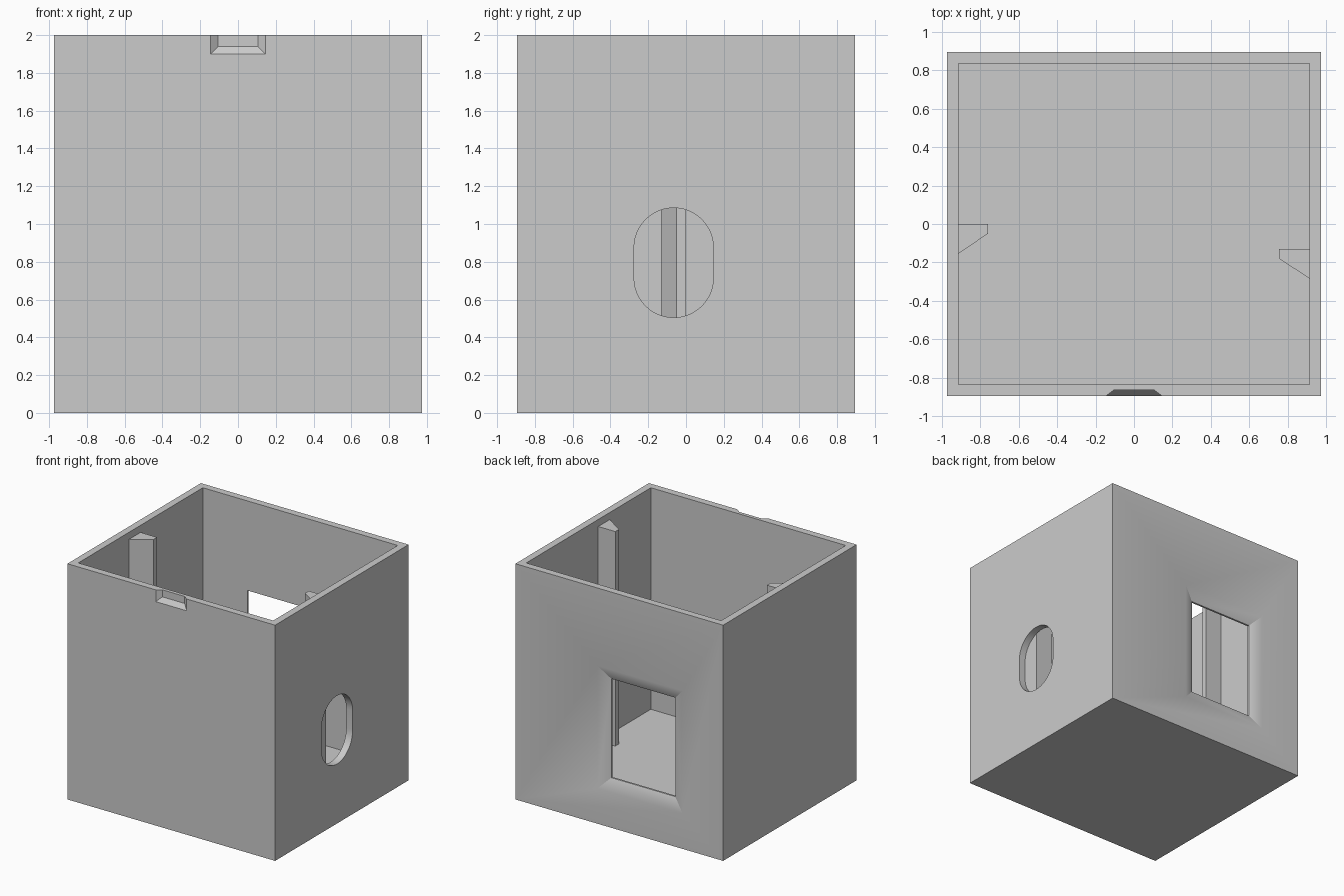
import bpy, math

if "Cube" in bpy.data.objects:
    bpy.data.objects.remove(bpy.data.objects["Cube"])

grey = bpy.data.materials.new("plain_grey")
grey.diffuse_color = (0.6, 0.6, 0.6, 1)
grey.use_nodes = True
grey.node_tree.nodes["Principled BSDF"].inputs["Base Color"].default_value = grey.diffuse_color


def loft(name, bottom, top):
    """Closed solid between two matching rings of points."""
    n = len(bottom)
    faces = [list(range(n))[::-1], list(range(n, 2 * n))]
    faces += [[i, (i + 1) % n, n + (i + 1) % n, n + i] for i in range(n)]
    mesh = bpy.data.meshes.new(name)
    mesh.from_pydata(list(bottom) + list(top), [], faces)
    obj = bpy.data.objects.new(name, mesh)
    bpy.context.collection.objects.link(obj)
    mesh.materials.append(grey)
    # make the normals point outwards
    bpy.context.view_layer.objects.active = obj
    bpy.ops.object.mode_set(mode='EDIT')
    bpy.ops.mesh.select_all(action='SELECT')
    bpy.ops.mesh.normals_make_consistent(inside=False)
    bpy.ops.object.mode_set(mode='OBJECT')
    return obj


def rect_xy(x, y, z):
    return [(-x, -y, z), (x, -y, z), (x, y, z), (-x, y, z)]


def rect_xz(x0, x1, z0, z1, y):
    return [(x0, y, z0), (x1, y, z0), (x1, y, z1), (x0, y, z1)]


def prism(name, pts, z0, z1):
    return loft(name, [(x, y, z0) for x, y in pts], [(x, y, z1) for x, y in pts])


def cut(target, cutter):
    mod = target.modifiers.new("cut", 'BOOLEAN')
    mod.operation = 'DIFFERENCE'
    mod.solver = 'EXACT'
    mod.object = cutter
    bpy.context.view_layer.objects.active = target
    bpy.ops.object.modifier_apply(modifier=mod.name)
    bpy.data.objects.remove(cutter, do_unlink=True)


# Open-topped box with a thick floor
box = loft("box_shell", rect_xy(0.975, 0.895, 0), rect_xy(0.975, 0.895, 2))
cut(box, loft("cavity", rect_xy(0.915, 0.835, 0.12), rect_xy(0.915, 0.835, 2.2)))

# Bevelled finger notch in the front rim
cut(box, loft("notch", rect_xz(-0.185, 0.185, 1.86, 2.2, -0.925),
              rect_xz(-0.105, 0.105, 1.94, 2.2, -0.865)))

# Shallow sloped recess around the rectangular back window
x0, x1, z0, z1 = -0.495, 0.105, 0.40, 1.24
cut(box, loft("recess",
              rect_xz(x0 - 0.2, x1 + 0.2, z0 - 0.2, z1 + 0.2, 0.939),
              rect_xz(x0, x1, z0, z1, 0.851)))
cut(box, loft("window", rect_xz(x0, x1, z0, z1, 0.80), rect_xz(x0, x1, z0, z1, 0.88)))

# Rounded slot through the right wall
slot = []
for start, zc in ((0, 0.875), (math.pi, 0.715)):
    for i in range(25):
        a = start + math.pi * i / 24
        slot.append((-0.065 + 0.21 * math.cos(a), zc + 0.21 * math.sin(a)))
cut(box, loft("slot", [(0.85, y, z) for y, z in slot], [(1.1, y, z) for y, z in slot]))

# Wedge-shaped guide rails on the inner side walls
left = prism("left_rail", [(-0.915, 0), (-0.76, 0), (-0.76, -0.05), (-0.915, -0.155)], 0.12, 1.94)
right = prism("right_rail", [(0.915, -0.13), (0.755, -0.13), (0.755, -0.18), (0.915, -0.285)], 0.12, 1.94)

# Smooth shading with sharp corners kept
bpy.ops.object.select_all(action='DESELECT')
for obj in (box, left, right):
    obj.select_set(True)
bpy.context.view_layer.objects.active = box
bpy.ops.object.shade_smooth_by_angle(angle=math.radians(30))
